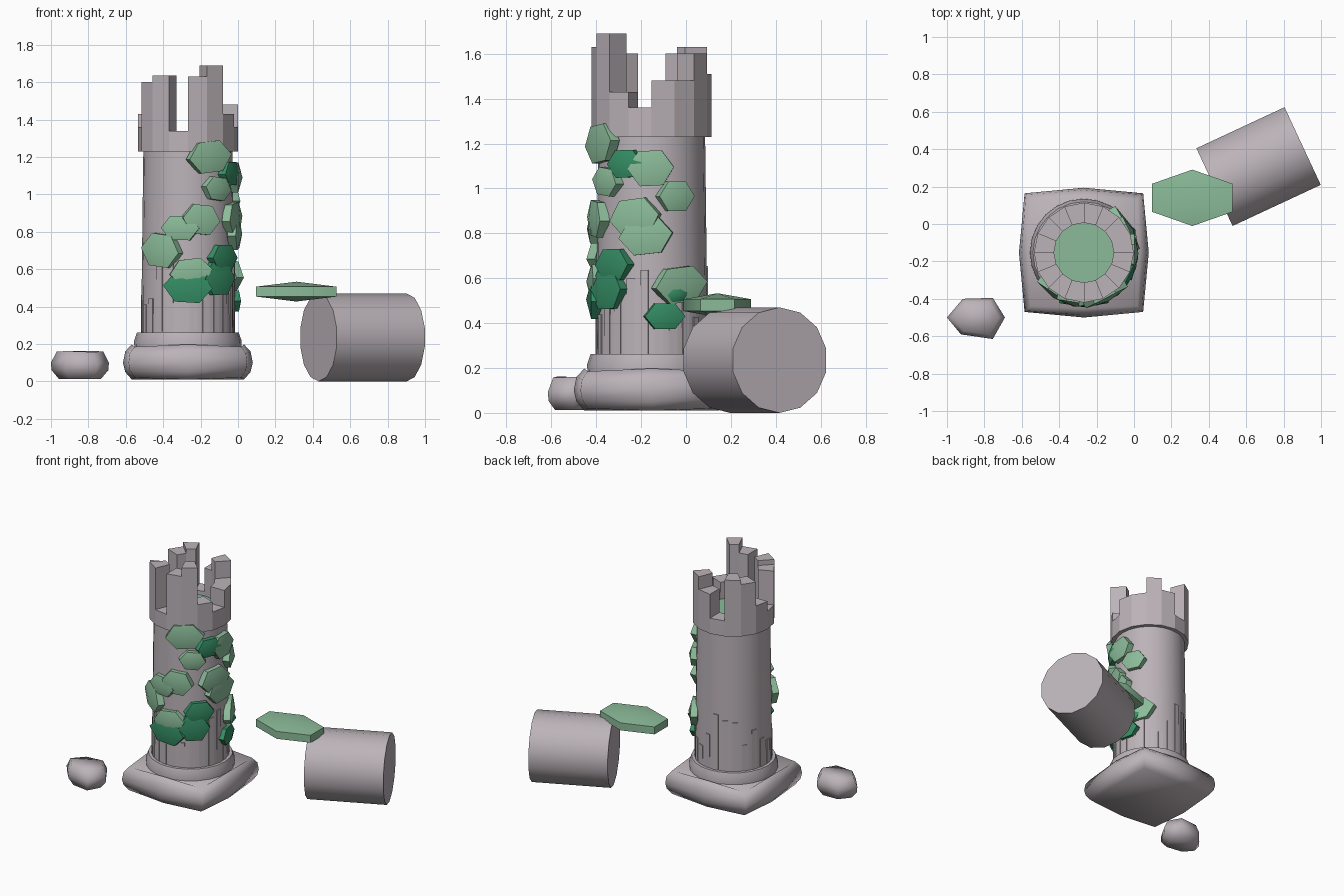
import bpy, bmesh, math, random
from math import cos, sin, pi, radians
from mathutils import Matrix, Vector

cube = bpy.data.objects.get("Cube")
if cube:
    bpy.data.objects.remove(cube, do_unlink=True)
random.seed(4)
CX, CY = -0.268, -0.153      # tower axis


def material(name, rgb):
    m = bpy.data.materials.new(name)
    m.use_nodes = True
    m.diffuse_color = (*rgb, 1)
    m.node_tree.nodes["Principled BSDF"].inputs["Base Color"].default_value = (*rgb, 1)
    return m


stone = material("pale_stone", (0.50, 0.45, 0.48))
leaf_light = material("light_leaf", (0.26, 0.50, 0.32))
leaf_dark = material("dark_leaf", (0.035, 0.27, 0.13))


def finish(name, bm, mat, smooth=None, matrix=Matrix()):
    bmesh.ops.recalc_face_normals(bm, faces=bm.faces)
    mesh = bpy.data.meshes.new(name)
    bm.to_mesh(mesh)
    bm.free()
    mesh.materials.append(mat)
    obj = bpy.data.objects.new(name, mesh)
    obj.matrix_world = matrix
    bpy.context.collection.objects.link(obj)
    if smooth:
        bpy.ops.object.select_all(action="DESELECT")
        obj.select_set(True)
        bpy.context.view_layer.objects.active = obj
        bpy.ops.object.shade_smooth_by_angle(angle=radians(smooth))
    return obj


def loft(bm, rings):
    """Skin a stack of equal-sized point rings and cap both ends."""
    vs = [[bm.verts.new(p) for p in ring] for ring in rings]
    n = len(vs[0])
    for a, b in zip(vs, vs[1:]):
        for i in range(n):
            bm.faces.new((a[i], a[(i + 1) % n], b[(i + 1) % n], b[i]))
    bm.faces.new(vs[0][::-1])
    bm.faces.new(vs[-1])


def circle(r, z, n):
    return [(r * cos(2 * pi * i / n), r * sin(2 * pi * i / n), z) for i in range(n)]


def turned(name, profile, n, mat, matrix, smooth=35):
    bm = bmesh.new()
    loft(bm, [circle(r, z, n) for r, z in profile])
    return finish(name, bm, mat, smooth, matrix)


def wedge(bm, a0, a1, r0, r1, z0, z1):
    ring = [(r0, a0), (r1, a0), (r1, a1), (r0, a1)]
    loft(bm, [[(r * cos(a), r * sin(a), z) for r, a in ring] for z in (z0, z1)])


tower = Matrix.Translation((CX, CY, 0))

# Cushion-shaped square plinth
bm = bmesh.new()
rings = []
for mid, corner, zm, zc in ((0.30, 0.285, 0.01, 0.02), (0.335, 0.31, 0.05, 0.06),
                            (0.347, 0.317, 0.10, 0.10), (0.335, 0.31, 0.16, 0.15),
                            (0.30, 0.285, 0.198, 0.185)):
    ring = []
    for k in range(4):
        turn = Matrix.Rotation(k * pi / 2, 3, "Z")
        ring += [turn @ Vector((mid, 0, zm)), turn @ Vector((corner, corner, zc))]
    rings.append(ring)
loft(bm, rings)
finish("plinth", bm, stone, 180, tower)

# Step ring and shaft
turned("step_ring", [(0.285, 0.17), (0.288, 0.215), (0.272, 0.262)], 24, stone, tower)
turned("shaft", [(0.25, 0.25), (0.246, 0.6), (0.238, 1.25)], 24, stone, tower)

# Worn thin ribs around the foot of the shaft
bm = bmesh.new()
for k in range(24):
    a = 2 * pi * (k + 0.5) / 24
    wedge(bm, a - 0.07, a + 0.07, 0.235, 0.2515, 0.26, random.uniform(0.38, 0.68))
finish("shaft_ribs", bm, stone, None, tower)

# Ruined battlement: one wedge per sector, each broken at its own height
heights = (1.48, 1.48, 1.60, 1.51, 1.34, 1.63, 1.60, 1.43,
           1.36, 1.60, 1.635, 1.34, 1.63, 1.69, 1.43, 1.36)
step = 2 * pi / len(heights)
bm = bmesh.new()
for k, h in enumerate(heights):
    wedge(bm, k * step, (k + 1) * step, 0.16, 0.267, 1.23, h)
finish("battlement", bm, stone, None, tower)
turned("mossy_floor", [(0.162, 1.24), (0.162, 1.31)], 16, leaf_light, tower)

# Fallen column drum
drum = (Matrix.Translation((0.666, 0.307, 0.235)) @ Matrix.Rotation(radians(25), 4, "Z")
        @ Matrix.Rotation(pi / 2, 4, "Y"))
turned("fallen_drum", [(0.235, -0.26), (0.235, 0.26)], 14, stone, drum, 40)

# Loose rock
bm = bmesh.new()
outline = ((0.155, 0.0), (0.09, 0.105), (-0.07, 0.10), (-0.155, 0.0), (-0.08, -0.09), (0.09, -0.115))
loft(bm, [[(x * s, y * s, z + 0.06 * x * y / 0.01 * lift) for x, y in outline]
          for s, z, lift in ((0.72, 0.012, 0), (0.98, 0.06, 0.1), (1.0, 0.10, 0.1), (0.8, 0.16, 0.05))])
finish("loose_rock", bm, stone, 180, Matrix.Translation((-0.845, -0.50, 0)))


# Leaves: flattened six-sided lumps
def leaf(name, matrix, size, mat):
    bm = bmesh.new()
    bmesh.ops.create_uvsphere(bm, u_segments=6, v_segments=3, radius=1)
    bmesh.ops.scale(bm, vec=size, verts=bm.verts)
    return finish(name, bm, mat, 50, matrix)


leaf("fallen_leaf", Matrix.Translation((0.312, 0.14, 0.48)), (0.286, 0.174, 0.053), leaf_light)

# Ivy climbing the shaft: angle, height, width, tallness, dark
ivy = ((-63, 1.20, 0.22, 0.19, 0), (-52, 1.03, 0.15, 0.14, 0), (-27, 1.11, 0.15, 0.14, 1),
       (-1, 1.09, 0.18, 0.18, 0), (25, 0.965, 0.15, 0.15, 0), (-74, 0.865, 0.18, 0.18, 0),
       (-99, 0.82, 0.18, 0.15, 0), (-124, 0.70, 0.21, 0.20, 0), (-17, 0.87, 0.20, 0.19, 0),
       (-6, 0.79, 0.21, 0.19, 0), (-42, 0.66, 0.17, 0.16, 1), (-90, 0.505, 0.23, 0.19, 1),
       (-86, 0.585, 0.20, 0.16, 0), (-50, 0.55, 0.18, 0.20, 1), (30, 0.57, 0.23, 0.18, 0),
       (24, 0.53, 0.10, 0.08, 1), (13, 0.43, 0.16, 0.13, 1))
for i, (angle, z, w, h, dark) in enumerate(ivy):
    # local z points out of the shaft, local x points up
    place = (tower @ Matrix.Rotation(radians(angle), 4, "Z") @ Matrix.Translation((0.247, 0, z))
             @ Matrix.Rotation(pi / 2, 4, "Y") @ Matrix.Rotation(random.uniform(-0.15, 0.15), 4, "Z"))
    depth = 0.055 if w < 0.12 else 0.045
    leaf(f"ivy_leaf_{i + 1}", place, (h / 1.73, w / 1.5, depth), leaf_dark if dark else leaf_light)
